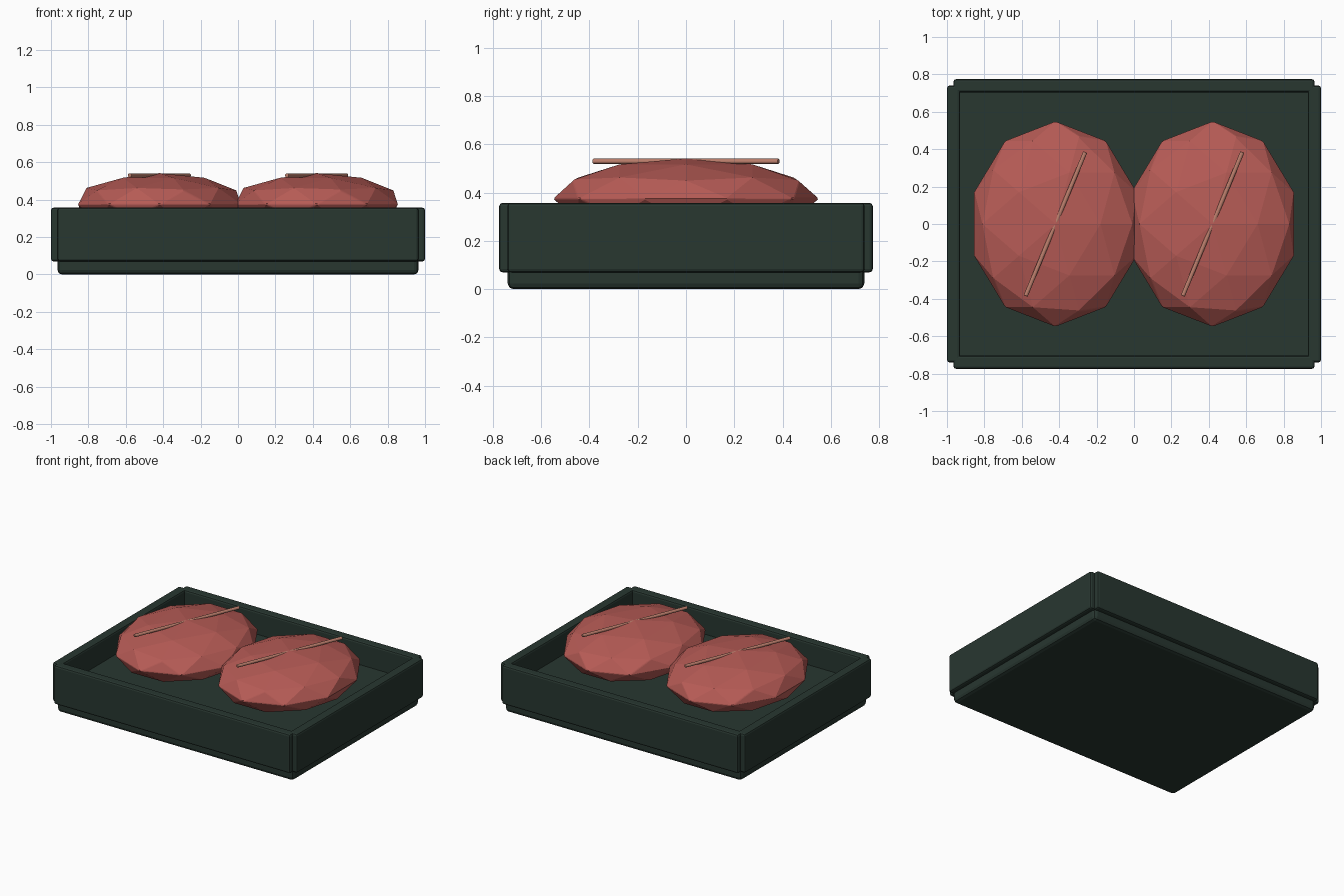
import bpy
import math

if "Cube" in bpy.data.objects:
    bpy.data.objects.remove(bpy.data.objects["Cube"])


def material(name, rgb):
    mat = bpy.data.materials.new(name)
    mat.diffuse_color = (*rgb, 1.0)
    mat.use_nodes = True
    mat.node_tree.nodes["Principled BSDF"].inputs["Base Color"].default_value = mat.diffuse_color
    return mat


TRAY = material("dark green tray", (0.021, 0.038, 0.030))
MEAT = material("raw red", (0.47, 0.105, 0.092))
STREAK = material("pale streak", (0.50, 0.21, 0.15))


def finish(name, mat):
    obj = bpy.context.object
    obj.name = name
    obj.data.materials.append(mat)
    return obj


def soften(obj, width):
    """Apply the scale, then round only the sharp edges."""
    bpy.ops.object.transform_apply(location=False, rotation=False, scale=True)
    mod = obj.modifiers.new("rounded edges", "BEVEL")
    mod.width = width
    mod.segments = 2
    mod.limit_method = "ANGLE"
    mod.angle_limit = math.radians(30)


def box(name, lo, hi, bevel):
    """Bevelled block between two corners."""
    centre = [(a + b) / 2 for a, b in zip(lo, hi)]
    bpy.ops.mesh.primitive_cube_add(size=1, location=centre)
    obj = finish(name, TRAY)
    obj.scale = [b - a for a, b in zip(lo, hi)]
    soften(obj, bevel)


# Tray floor, slightly smaller than the walls at its foot
box("tray_base", (-0.965, -0.739, 0.0), (0.965, 0.739, 0.19), 0.024)

# Four walls, leaving notched corners
for side, label in ((-1, "left"), (1, "right")):
    x0, x1 = sorted((side * 0.930, side * 1.0))
    box(label + "_wall", (x0, -0.740, 0.07), (x1, 0.740, 0.357), 0.013)
for side, label in ((-1, "front"), (1, "back")):
    y0, y1 = sorted((side * 0.704, side * 0.774))
    box(label + "_wall", (-0.965, y0, 0.07), (0.965, y1, 0.357), 0.013)

# Two faceted patties, each with a thin slanted streak across the top
for side, label in ((-1, "left"), (1, "right")):
    x = side * 0.42
    bpy.ops.mesh.primitive_ico_sphere_add(subdivisions=2, radius=1, location=(x, 0, 0.375))
    patty = finish(label + "_patty", MEAT)
    patty.scale = (0.459, 0.55, 0.167)
    soften(patty, 0.006)

    bpy.ops.mesh.primitive_cylinder_add(
        vertices=8, radius=0.012, depth=0.832, location=(x, 0, 0.530),
        rotation=(math.pi / 2, 0, math.radians(-22.5)))
    streak = finish(label + "_streak", STREAK)
    soften(streak, 0.003)
